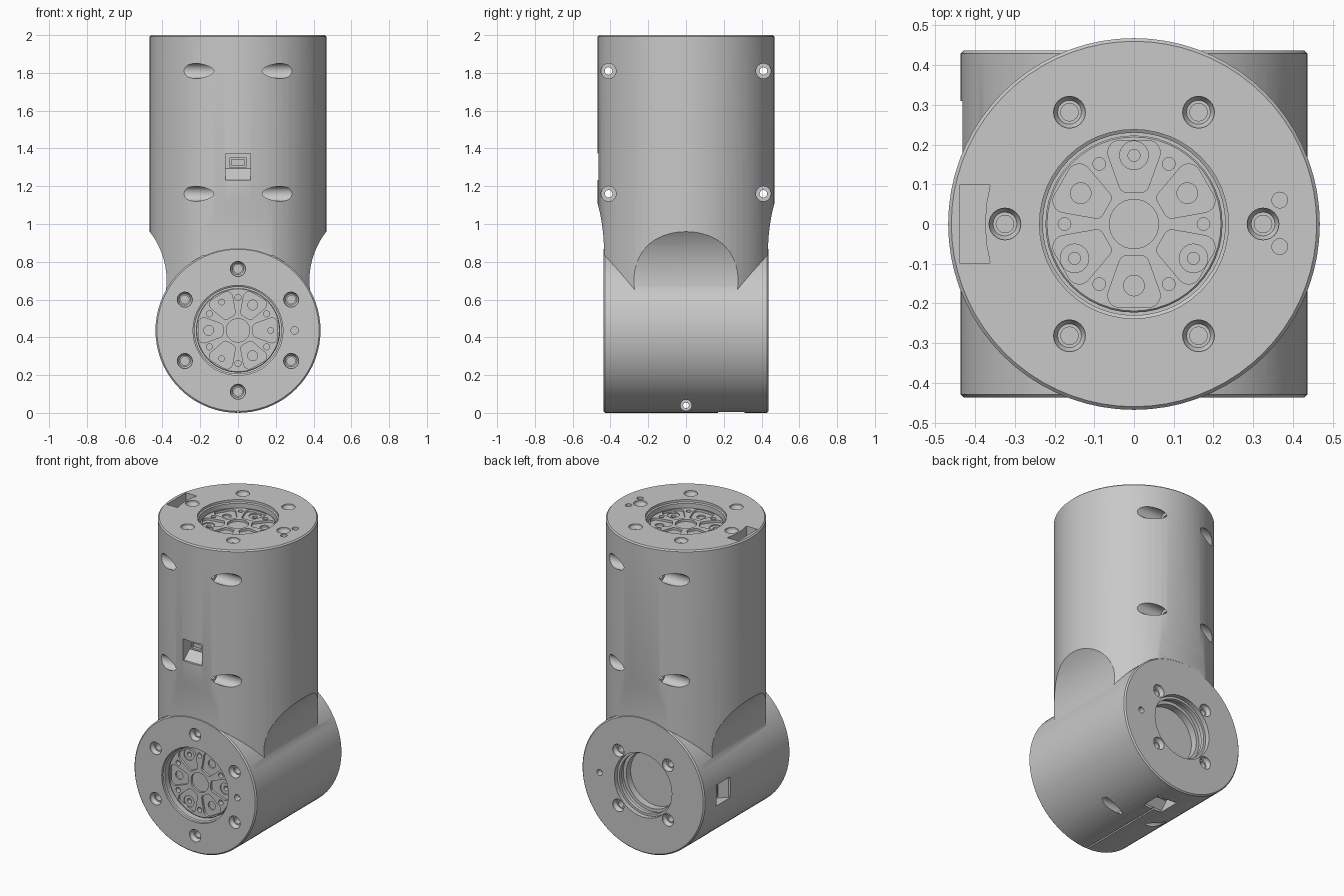
import bpy, bmesh
from math import cos, sin, pi, radians
from mathutils import Matrix, Vector

if "Cube" in bpy.data.objects:
    bpy.data.objects.remove(bpy.data.objects["Cube"])

grey = bpy.data.materials.new("machined_grey")
grey.use_nodes = True
grey.diffuse_color = (0.58, 0.58, 0.58, 1)
grey.node_tree.nodes["Principled BSDF"].inputs["Base Color"].default_value = (0.58, 0.58, 0.58, 1)

X, Y, Z = Vector((1, 0, 0)), Vector((0, 1, 0)), Vector((0, 0, 1))
BODY_R, JOINT_R, HALF = 0.468, 0.437, 0.437


def frame(origin, x, y):
    """Local frame whose z axis is x cross y."""
    m = Matrix((x, y, x.cross(y))).transposed().to_4x4()
    m.translation = Vector(origin)
    return m


def loft(bm, rings):
    """Closed solid through a list of equal point rings."""
    vs = [[bm.verts.new(p) for p in ring] for ring in rings]
    n = len(vs[0])
    for a, b in zip(vs, vs[1:]):
        for i in range(n):
            bm.faces.new((a[i], a[(i + 1) % n], b[(i + 1) % n], b[i]))
    bm.faces.new(vs[0])
    bm.faces.new(vs[-1])


def revolve(bm, m, profile, n=32):
    """Turned solid about local z from (radius, height) steps."""
    loft(bm, [[m @ Vector((r * cos(2 * pi * i / n), r * sin(2 * pi * i / n), z))
               for i in range(n)] for r, z in profile])


def prism(bm, m, outline, low, high):
    """Outline in local xy, extruded along local z."""
    loft(bm, [[m @ Vector((x, y, z)) for x, y in outline] for z in (low, high)])


def box(bm, m, x0, x1, y0, y1, z0, z1):
    prism(bm, m, [(x0, y0), (x1, y0), (x1, y1), (x0, y1)], z0, z1)


def make(name, bm):
    bmesh.ops.recalc_face_normals(bm, faces=bm.faces)
    mesh = bpy.data.meshes.new(name)
    bm.to_mesh(mesh)
    bm.free()
    ob = bpy.data.objects.new(name, mesh)
    bpy.context.collection.objects.link(ob)
    mesh.materials.append(grey)
    return ob


def volume(mesh):
    bm = bmesh.new()
    bm.from_mesh(mesh)
    v = abs(bm.calc_volume())
    bm.free()
    return v


def combine(target, bm, operation="DIFFERENCE"):
    """Boolean that only accepts a result of plausible volume."""
    tool = make("cutter", bm)
    before = volume(target.data)
    for solver in ("MANIFOLD", "EXACT"):
        mod = target.modifiers.new("bool", "BOOLEAN")
        mod.operation, mod.solver, mod.object = operation, solver, tool
        graph = bpy.context.evaluated_depsgraph_get()
        mesh = bpy.data.meshes.new_from_object(target.evaluated_get(graph))
        target.modifiers.clear()
        ratio = volume(mesh) / before
        if 0.5 < ratio < 2 and abs(ratio - 1) > 1e-6:
            target.data = mesh
            break
    bpy.data.objects.remove(tool)


def polar(m, radius, degrees):
    a = radians(degrees)
    return m @ Matrix.Translation((radius * cos(a), radius * sin(a), 0))


world = Matrix()
top = frame((0, 0, 2), X, Y)
front = frame((0, -HALF, JOINT_R), -Z, X)
back = frame((0, HALF, JOINT_R), -X, Z)
across = frame((0, 0, 0), Y, Z)

# Upright housing with scooped sides
bm = bmesh.new()
revolve(bm, world, [(BODY_R, 0.55), (BODY_R, 1.992), (BODY_R - 0.008, 2)], 72)
housing = make("housing", bm)
for s in (-1, 1):
    bm = bmesh.new()
    revolve(bm, frame((s * 0.798, 0, 0.70), Z, X), [(0.42, -0.6), (0.42, 0.6)], 96)
    combine(housing, bm)
    bm = bmesh.new()
    arc = [(1.444 - 1.01 * cos(a), 0.85 + 1.01 * sin(a)) for a in [i * 0.03 for i in range(12)]]
    outline = [(0.434, 0.4)] + arc + [(0.8, arc[-1][1]), (0.8, 0.4)]
    prism(bm, across, [(s * y, z) for y, z in outline], -0.6, 0.6)
    combine(housing, bm)

# Horizontal joint barrel
bm = bmesh.new()
c = 0.008
revolve(bm, front, [(JOINT_R - c, 0), (JOINT_R, -c), (JOINT_R, c - 2 * HALF),
                    (JOINT_R - c, -2 * HALF)], 72)
combine(housing, bm, "UNION")

# Cross-drilled clamp holes
spots = [(y, z, 0.04, 0.11) for y in (-0.41, 0.41) for z in (1.16, 1.81)]
for y, z, r, floor in spots + [(0, 0.04, 0.03, 0.09)]:
    bm = bmesh.new()
    revolve(bm, frame((0, y, z), Y, Z), [(r, -0.6), (r, -floor), (r / 2, -floor),
                                        (r / 2, floor), (r, floor), (r, 0.6)], 24)
    combine(housing, bm)

# Flange recesses, screw holes and pin holes
SCREW = [(0.04, 0.02), (0.04, -0.012), (0.03, -0.03), (0.022, -0.03), (0.022, -0.07)]
PIN = [(0.02, 0.02), (0.02, -0.04)]
for face in (top, front):
    bm = bmesh.new()
    revolve(bm, face, [(0.238, 0.02), (0.238, -0.015), (0.23, -0.02), (0.23, -0.12)], 48)
    for k in range(6):
        revolve(bm, polar(face, 0.325, 60 * k), SCREW, 24)
    combine(housing, bm)
bm = bmesh.new()
for y in (-0.057, 0.06):
    revolve(bm, top @ Matrix.Translation((0.367, y, 0)), PIN, 16)
revolve(bm, polar(front, 0.3, 90), PIN, 16)
combine(housing, bm)

# Bowed slot in the top rim
bm = bmesh.new()
bow = [(-0.375 + 1.3 * y * y, y) for y in (-0.098, -0.05, 0, 0.05, 0.098)]
prism(bm, top, [(-0.44, 0.098), (-0.44, -0.098)] + bow, -0.07, 0.05)
combine(housing, bm)

# Stepped bore and screws on the back
bm = bmesh.new()
revolve(bm, back, [(0.205, 0.02), (0.205, -0.03), (0.19, -0.03), (0.19, -0.055), (0.2, -0.055),
                   (0.2, -0.085), (0.18, -0.085), (0.18, -0.13)], 48)
for k in range(4):
    revolve(bm, polar(back, 0.25, 45 + 90 * k), SCREW, 24)
revolve(bm, polar(back, 0.31, 180), PIN, 16)
combine(housing, bm)

# Cable ports with ramped floors
ports = [frame((0, -BODY_R, 1.303), X, Z), frame((-JOINT_R, 0.24, JOINT_R), Z, Y),
         frame((0, 0.24, 0), -X, Y)]
for p in ports:
    bm = bmesh.new()
    side = p @ frame((0, 0, 0), Y, Z)
    prism(bm, side, [(-0.07, 0.05), (0.07, 0.05), (0.07, -0.08), (-0.01, -0.08),
                     (-0.07, -0.015)], -0.067, 0.067)
    combine(housing, bm)

# Thin seam under the barrel
bm = bmesh.new()
box(bm, world, -0.005, 0.005, -0.5, 0.18, -0.02, 0.012)
combine(housing, bm)
parts = [housing]

# Socket inside each port
for name, p in zip(("front", "side", "bottom"), ports):
    bm = bmesh.new()
    box(bm, p, -0.045, 0.045, -0.005, 0.05, -0.09, -0.045)
    socket = make(name + "_socket", bm)
    bm = bmesh.new()
    box(bm, p, -0.034, 0.034, 0.006, 0.039, -0.065, -0.02)
    combine(socket, bm)
    parts.append(socket)


def pocket_outline():
    """Rounded wedge: hull of four corner circles."""
    corners = [(s * x, y, r) for s in (-1, 1) for x, y, r in ((0.036, 0.18, 0.03), (0.018, 0.1, 0.02))]
    points = []
    for i in range(32):
        dx, dy = cos(2 * pi * (i + 0.5) / 32), sin(2 * pi * (i + 0.5) / 32)
        x, y, r = max(corners, key=lambda k: k[0] * dx + k[1] * dy + k[2])
        points.append((x + r * dx, y + r * dy))
    return points


# Output discs with wedge pockets
for name, face in (("top", top), ("front", front)):
    m = face @ Matrix.Translation((0, 0, -0.045))
    bm = bmesh.new()
    revolve(bm, m, [(0.223, -0.1), (0.223, -0.004), (0.219, 0)], 48)
    disc = make(name + "_output_disc", bm)
    bm = bmesh.new()
    for k in range(6):
        prism(bm, m @ Matrix.Rotation(k * pi / 3, 4, "Z") @ Matrix.Rotation(0, 4, "Z"),
              pocket_outline(), -0.015, 0.02)
        revolve(bm, polar(m, 0.175, 60 * k), [(0.016, 0.02), (0.016, -0.03)], 16)
    revolve(bm, m, [(0.062, 0.02), (0.062, -0.015)], 32)
    combine(disc, bm)
    bm = bmesh.new()
    for k in range(3):
        revolve(bm, polar(m, 0.173, 90 + 120 * k), [(0.036, -0.01), (0.036, -0.022),
                                                    (0.015, -0.022), (0.015, -0.05)], 24)
        revolve(bm, polar(m, 0.155, 30 + 120 * k), [(0.026, -0.01), (0.026, -0.025)], 24)
    combine(disc, bm)
    parts.append(disc)

# Smooth round walls, keep machined edges sharp
bpy.ops.object.select_all(action="DESELECT")
for ob in parts:
    ob.select_set(True)
bpy.context.view_layer.objects.active = housing
bpy.ops.object.shade_smooth_by_angle(angle=radians(25))
